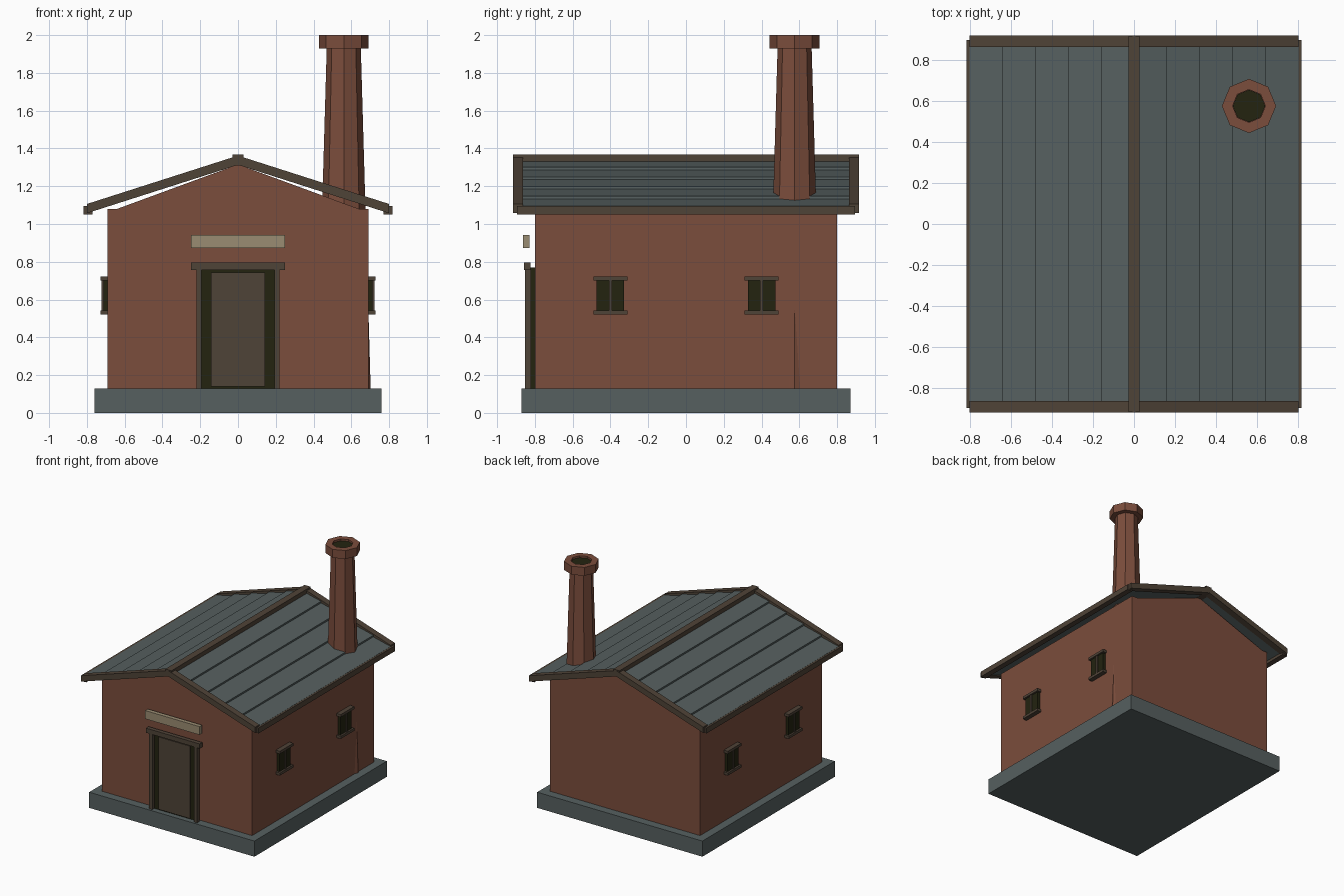
import bpy, bmesh, math

if "Cube" in bpy.data.objects:
    bpy.data.objects.remove(bpy.data.objects["Cube"])


def material(name, r, g, b):
    lin = [((c / 255 + 0.055) / 1.055) ** 2.4 for c in (r, g, b)]
    m = bpy.data.materials.new(name)
    m.diffuse_color = (*lin, 1)
    m.use_nodes = True
    m.node_tree.nodes["Principled BSDF"].inputs["Base Color"].default_value = m.diffuse_color
    return m


BRICK = material("brick", 123, 77, 60)
SLATE = material("slate", 86, 96, 96)
WOOD = material("dark wood", 79, 67, 55)
DARK = material("dark opening", 35, 35, 16)
PALE = material("pale board", 154, 140, 114)


def finish(name, bm, mat):
    bmesh.ops.recalc_face_normals(bm, faces=bm.faces)
    me = bpy.data.meshes.new(name)
    bm.to_mesh(me)
    bm.free()
    me.materials.append(mat)
    ob = bpy.data.objects.new(name, me)
    bpy.context.collection.objects.link(ob)
    return ob


def prism(name, profile, y0, y1, mat):
    """Extrude an (x, z) outline along y."""
    bm = bmesh.new()
    face = bm.faces.new([bm.verts.new((x, y0, z)) for x, z in profile])
    ext = bmesh.ops.extrude_face_region(bm, geom=[face])
    for v in ext["geom"]:
        if isinstance(v, bmesh.types.BMVert):
            v.co.y = y1
    return finish(name, bm, mat)


def box(name, x0, x1, y0, y1, z0, z1, mat):
    return prism(name, [(x0, z0), (x1, z0), (x1, z1), (x0, z1)], y0, y1, mat)


def lathe(name, rings, mat, closed=False):
    """Octagonal rings of (radius, z) around the chimney axis."""
    bm = bmesh.new()
    loops = [[bm.verts.new((0.56 + r * math.cos(k * math.pi / 4),
                            0.575 + r * math.sin(k * math.pi / 4), z))
              for k in range(8)] for r, z in rings]
    pairs = list(zip(loops, loops[1:]))
    if closed:
        pairs.append((loops[-1], loops[0]))
    else:
        bm.faces.new(loops[0])
        bm.faces.new(loops[-1])
    for a, b in pairs:
        for k in range(8):
            j = (k + 1) % 8
            bm.faces.new((a[k], a[j], b[j], b[k]))
    return finish(name, bm, mat)


# Plinth, walls and gable
box("plinth", -0.76, 0.76, -0.87, 0.87, 0, 0.13, SLATE)
box("walls", -0.69, 0.69, -0.80, 0.80, 0.13, 1.08, BRICK)
prism("gable", [(-0.64, 1.08), (0.64, 1.08), (0, 1.315)], -0.80, 0.80, BRICK)

# Roof: lapped slate courses, rake boards and eave boards on both sides
SLOPE = 0.32
for s, side in ((-1, "left"), (1, "right")):
    for i in range(5):
        a, b = 0.16 * i, 0.16 * (i + 1)
        outline = [(a, 1.32), (b, 1.32), (b, 1.352), (a, 1.338)]
        prism(f"{side}_roof_course_{i + 1}",
              [(s * x, z - SLOPE * x) for x, z in outline], -0.87, 0.87, SLATE)
    rake = [(0, 1.313), (0.80, 1.313), (0.80, 1.362), (0, 1.362)]
    for y, end in ((-0.89, "front"), (0.89, "back")):
        prism(f"{side}_{end}_rake_board",
              [(s * x, z - SLOPE * x) for x, z in rake], y - 0.027, y + 0.027, WOOD)
    x0, x1 = sorted((s * 0.77, s * 0.817))
    box(f"{side}_eave_board", x0, x1, -0.895, 0.895, 1.05, 1.095, WOOD)
box("ridge_board", -0.028, 0.028, -0.915, 0.915, 1.31, 1.367, WOOD)

# Chimney: tapered shaft from the ground, hollow cap, dark flue
lathe("chimney_shaft", [(0.146, 0.002), (0.09, 1.94)], BRICK)
lathe("chimney_cap", [(0.132, 1.93), (0.132, 2.0), (0.08, 2.0), (0.08, 1.93)], BRICK, True)
lathe("chimney_flue", [(0.079, 1.935), (0.079, 1.985)], DARK)

# Doorway
box("door_recess", -0.20, 0.20, -0.825, -0.80, 0.13, 0.77, DARK)
box("door", -0.143, 0.143, -0.838, -0.82, 0.14, 0.742, WOOD)
for s, side in ((-1, "left"), (1, "right")):
    x0, x1 = sorted((s * 0.192, s * 0.22))
    box(f"{side}_door_post", x0, x1, -0.852, -0.82, 0.13, 0.76, WOOD)
box("door_lintel", -0.248, 0.248, -0.857, -0.822, 0.757, 0.795, WOOD)
box("name_board", -0.25, 0.25, -0.862, -0.828, 0.873, 0.942, PALE)

# Windows: two on each long side
for s, side in ((-1, "left"), (1, "right")):
    for y, pos in ((-0.40, "front"), (0.40, "back")):
        def plate(part, depth, w, z0, z1, mat):
            x0, x1 = sorted((s * 0.68, s * depth))
            box(f"{side}_{pos}_window_{part}", x0, x1, y - w / 2, y + w / 2, z0, z1, mat)
        plate("pane", 0.713, 0.145, 0.53, 0.71, DARK)
        plate("mullion", 0.722, 0.016, 0.53, 0.71, WOOD)
        plate("head", 0.728, 0.178, 0.70, 0.722, WOOD)
        plate("sill", 0.728, 0.178, 0.52, 0.542, WOOD)
